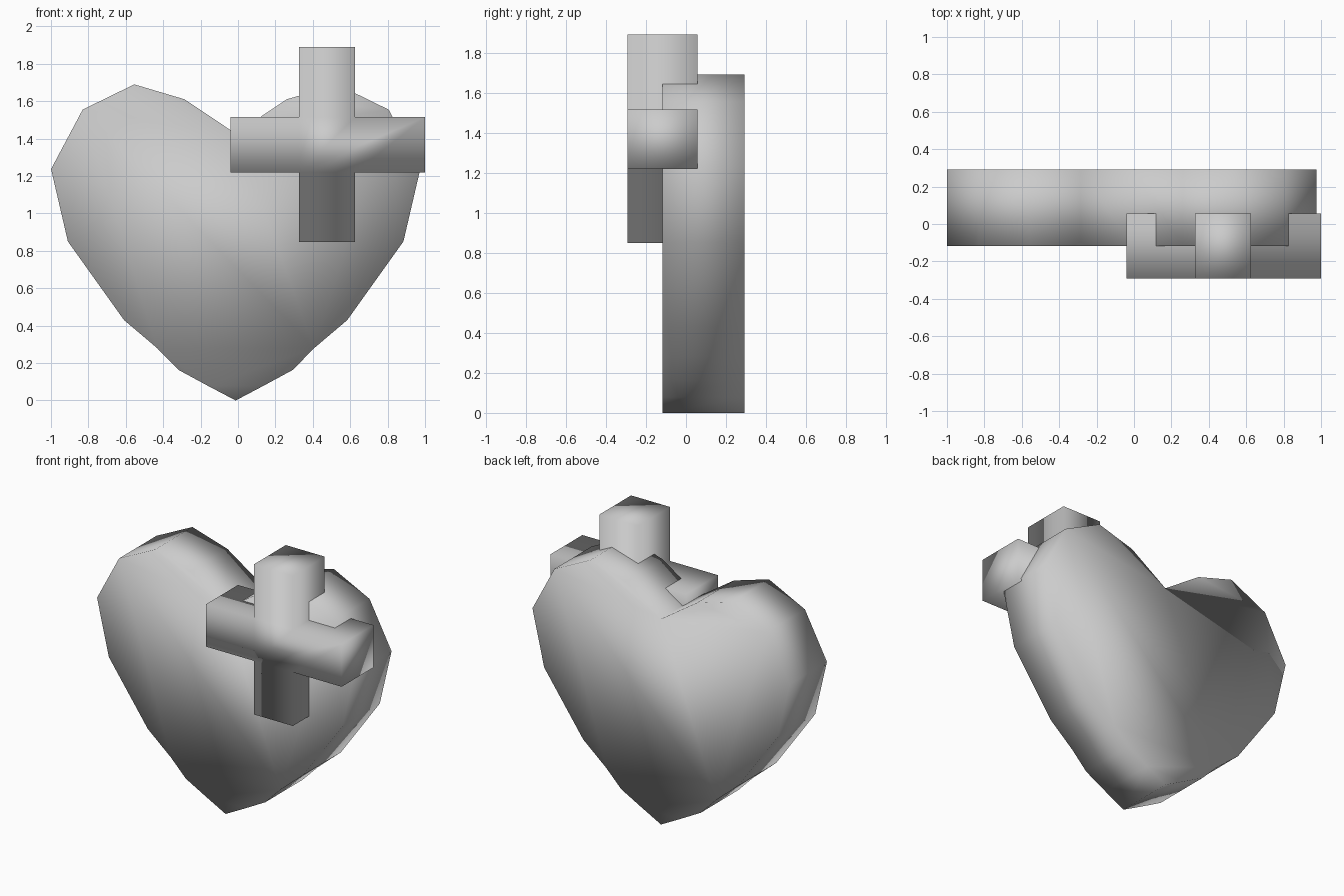
import bpy, bmesh

if "Cube" in bpy.data.objects:
    bpy.data.objects.remove(bpy.data.objects["Cube"])


def prism(name, outline, y_front, y_back):
    """Extrude an (x, z) outline between two y planes, smooth shaded."""
    bm = bmesh.new()
    face = bm.faces.new([bm.verts.new((x, y_front, z)) for x, z in outline])
    ext = bmesh.ops.extrude_face_region(bm, geom=[face], use_keep_orig=True)
    moved = [g for g in ext["geom"] if isinstance(g, bmesh.types.BMVert)]
    bmesh.ops.translate(bm, verts=moved, vec=(0, y_back - y_front, 0))
    bmesh.ops.recalc_face_normals(bm, faces=bm.faces)
    for f in bm.faces:
        f.smooth = True
    mesh = bpy.data.meshes.new(name)
    bm.to_mesh(mesh)
    bm.free()
    obj = bpy.data.objects.new(name, mesh)
    bpy.context.collection.objects.link(obj)
    return obj


# Heart: half outline as distance from its axis, mirrored
axis = -0.0125
half = [(0.148, 0.078), (0.305, 0.163), (0.42, 0.28), (0.597, 0.43),
        (0.897, 0.85), (0.987, 1.237), (0.818, 1.555), (0.542, 1.69),
        (0.273, 1.61)]
heart = ([(axis, 0.0)] + [(axis + d, z) for d, z in half] + [(axis, 1.427)]
         + [(axis - d, z) for d, z in reversed(half)])
prism("heart", heart, -0.118, 0.292)

# Plus-shaped cross set into the front of the heart
x0, x1, x2, x3 = -0.04, 0.327, 0.626, 1.0
z0, z1, z2, z3 = 0.848, 1.22, 1.515, 1.89
cross = [(x1, z0), (x2, z0), (x2, z1), (x3, z1), (x3, z2), (x2, z2),
         (x2, z3), (x1, z3), (x1, z2), (x0, z2), (x0, z1), (x1, z1)]
prism("cross", cross, -0.292, 0.057)
